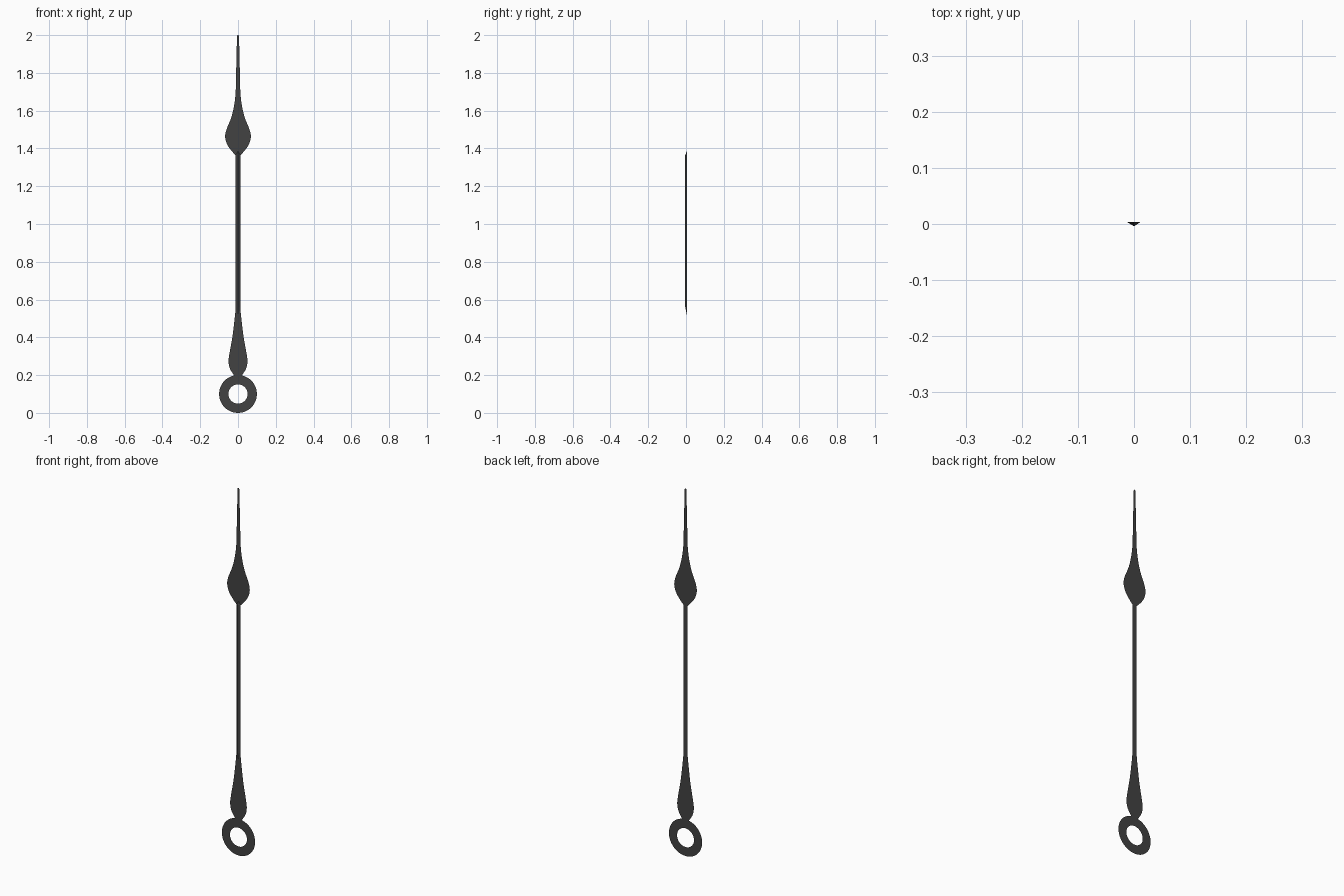
import bpy, bmesh, math

if "Cube" in bpy.data.objects:
    bpy.data.objects.remove(bpy.data.objects["Cube"])

BACK, RIDGE = 0.004, -0.004

steel = bpy.data.materials.new("dark_steel")
steel.diffuse_color = (0.055, 0.055, 0.055, 1)
steel.use_nodes = True
steel.node_tree.nodes["Principled BSDF"].inputs["Base Color"].default_value = steel.diffuse_color


def make(name, bm):
    bmesh.ops.recalc_face_normals(bm, faces=bm.faces)
    # flat sheets face the front
    if all(abs(v.co.y - BACK) < 1e-6 for v in bm.verts):
        for f in bm.faces:
            if f.normal.y > 0:
                f.normal_flip()
    me = bpy.data.meshes.new(name)
    bm.to_mesh(me)
    bm.free()
    me.materials.append(steel)
    ob = bpy.data.objects.new(name, me)
    bpy.context.collection.objects.link(ob)
    return ob


def smooth_profile(pts, n=4):
    """Catmull-Rom through (z, half width) points."""
    out = []
    for i in range(len(pts) - 1):
        p = [pts[max(i - 1, 0)], pts[i], pts[i + 1], pts[min(i + 2, len(pts) - 1)]]
        for k in range(n):
            t = k / n
            out.append(tuple(0.5 * (2 * b + (c - a) * t + (2 * a - 5 * b + 4 * c - d) * t * t
                                    + (3 * b - a - 3 * c + d) * t ** 3)
                             for a, b, c, d in zip(*p)))
    return out + [pts[-1]]


def blade(name, pts):
    """Flat leaf mirrored about x = 0."""
    bm = bmesh.new()
    rows = [[bm.verts.new((s * w, BACK, z)) for s in (-1, 1)]
            for z, w in smooth_profile(pts)]
    for a, b in zip(rows, rows[1:]):
        bm.faces.new((a[0], a[1], b[1], b[0]))
    return make(name, bm)


# mounting ring
bm = bmesh.new()
N = 48
loops = [[bm.verts.new((r * math.sin(2 * math.pi * i / N), BACK,
                        0.1 - r * math.cos(2 * math.pi * i / N))) for i in range(N)]
         for r in (0.1, 0.051)]
for i in range(N):
    j = (i + 1) % N
    bm.faces.new((loops[0][i], loops[0][j], loops[1][j], loops[1][i]))
make("mounting_ring", bm)

# lower leaf, upper spade with needle tip
blade("lower_leaf", [(0.19, 0.012), (0.205, 0.025), (0.235, 0.043), (0.27, 0.05),
                     (0.31, 0.046), (0.40, 0.030), (0.48, 0.020), (0.54, 0.0135)])
blade("upper_spade", [(1.365, 0.013), (1.385, 0.032), (1.42, 0.057), (1.46, 0.068),
                      (1.50, 0.061), (1.56, 0.037), (1.62, 0.022), (1.69, 0.013),
                      (1.78, 0.0105), (1.88, 0.008), (1.985, 0.0055), (2.0, 0.003)])

# ridged shaft, triangular section fading into the leaves
bm = bmesh.new()
rows = []
for z, w, y in ((0.56, 0.0125, RIDGE), (1.365, 0.0125, RIDGE)):
    rows.append([bm.verts.new(c) for c in ((-w, BACK, z), (w, BACK, z), (0, y, z))])
low = [bm.verts.new(c) for c in ((-0.0135, BACK, 0.54), (0.0135, BACK, 0.54), (0, BACK, 0.52))]
top = bm.verts.new((0, BACK, 1.385))
a, b = rows
for i in range(3):
    j = (i + 1) % 3
    bm.faces.new((a[i], a[j], b[j], b[i]))
    bm.faces.new((b[i], b[j], top))
bm.faces.new((low[0], low[2], a[2], a[0]))
bm.faces.new((low[2], low[1], a[1], a[2]))
bm.faces.new((low[0], a[0], a[1], low[1], low[2]))
make("ridged_shaft", bm)
